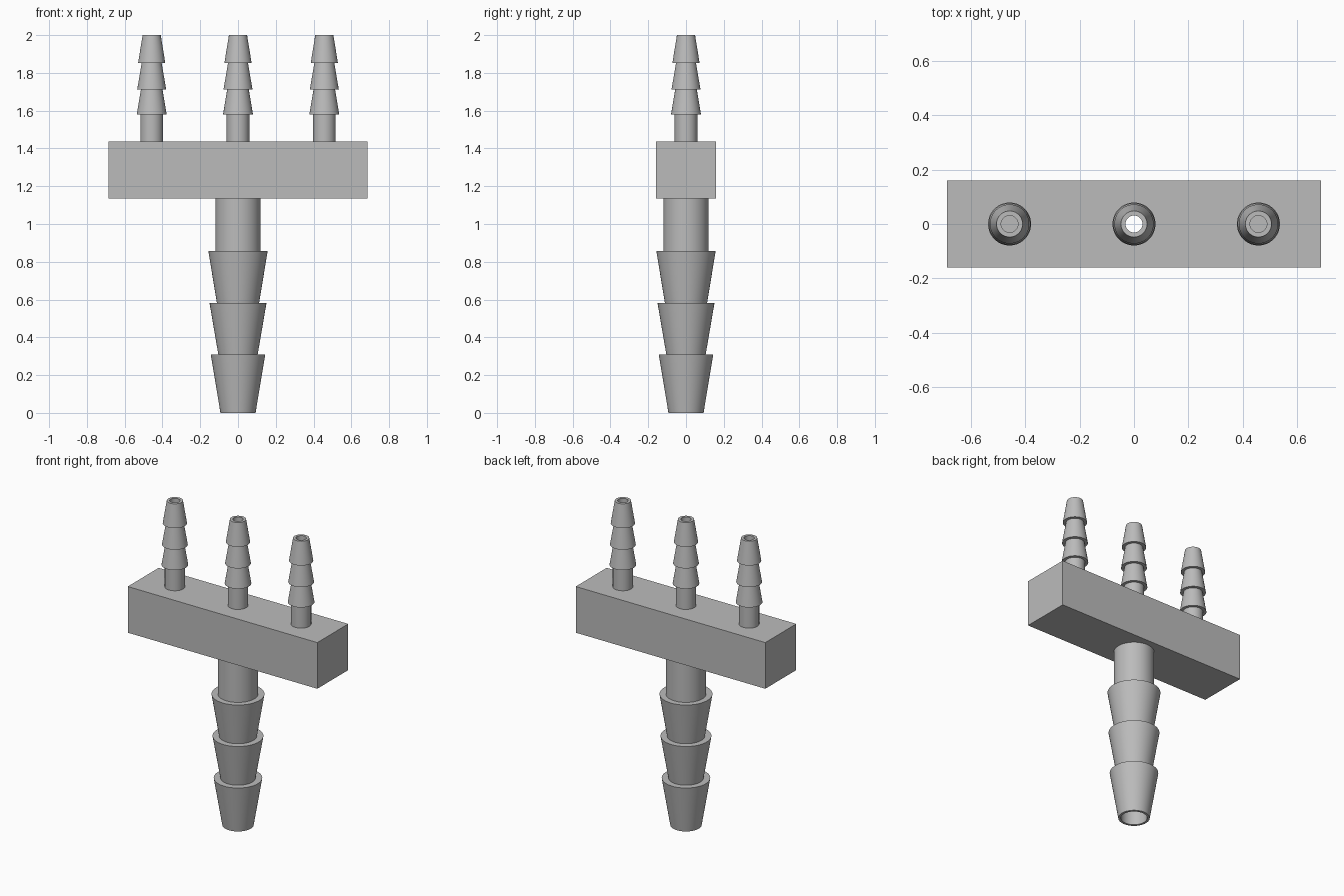
import bpy, bmesh, math
from mathutils import Matrix

cube = bpy.data.objects.get("Cube")
if cube:
    bpy.data.objects.remove(cube, do_unlink=True)

SEGMENTS = 64
BLOCK_LOW, BLOCK_HIGH = 1.135, 1.437
PORTS = {"right": -0.457, "middle": 0.0, "left": 0.457}
SMALL_BORE, LARGE_BORE = 0.031, 0.078

grey = bpy.data.materials.new("plain grey")
grey.use_nodes = True
colour = (0.5, 0.5, 0.5, 1)
grey.diffuse_color = colour
grey.node_tree.nodes["Principled BSDF"].inputs["Base Color"].default_value = colour


def finish(name, bm):
    bmesh.ops.recalc_face_normals(bm, faces=bm.faces)
    mesh = bpy.data.meshes.new(name)
    bm.to_mesh(mesh)
    bm.free()
    mesh.materials.append(grey)
    obj = bpy.data.objects.new(name, mesh)
    bpy.context.collection.objects.link(obj)
    return obj


def smooth(obj):
    bpy.ops.object.select_all(action="DESELECT")
    obj.select_set(True)
    bpy.context.view_layer.objects.active = obj
    bpy.ops.object.shade_smooth_by_angle(angle=math.radians(30))


def tube(name, x, outer, bore):
    """Revolve an outer (radius, height) profile, closed by a straight bore."""
    profile = outer + [(bore, outer[-1][1]), (bore, outer[0][1])]
    bm = bmesh.new()
    verts = [bm.verts.new((r, 0, z)) for r, z in profile]
    edges = [bm.edges.new((v, verts[i - 1])) for i, v in enumerate(verts)]
    bmesh.ops.spin(bm, geom=verts + edges, cent=(0, 0, 0), axis=(0, 0, 1),
                   angle=math.tau, steps=SEGMENTS, use_duplicate=False)
    bmesh.ops.remove_doubles(bm, verts=bm.verts, dist=1e-5)
    bmesh.ops.translate(bm, verts=bm.verts, vec=(x, 0, 0))
    smooth(finish(name, bm))


def box(name, size, z):
    bm = bmesh.new()
    bmesh.ops.create_cube(bm, size=1, matrix=Matrix.Translation((0, 0, z))
                          @ Matrix.Diagonal((*size, 1)))
    return finish(name, bm)


def drill(name, x, radius, low, high):
    bm = bmesh.new()
    bmesh.ops.create_cone(bm, cap_ends=True, segments=SEGMENTS, radius1=radius,
                          radius2=radius, depth=high - low,
                          matrix=Matrix.Translation((x, 0, (low + high) / 2)))
    return finish(name, bm)


# Large inlet: three barbs narrowing towards the bottom
tube("inlet_barb", 0, [
    (0.093, 0), (0.144, 0.308), (0.104, 0.308), (0.151, 0.583),
    (0.112, 0.583), (0.157, 0.857), (0.12, 0.857), (0.12, BLOCK_LOW),
], LARGE_BORE)

# Three small outlets: three barbs each, narrowing towards the top
for side, x in PORTS.items():
    tube(side + "_outlet_barb", x, [
        (0.06, BLOCK_HIGH), (0.06, 1.581), (0.079, 1.581), (0.057, 1.713),
        (0.0765, 1.713), (0.053, 1.852), (0.072, 1.852), (0.048, 2.0),
    ], SMALL_BORE)

# Manifold block, hollowed by a cross channel and the bores
middle = (BLOCK_LOW + BLOCK_HIGH) / 2
block = box("manifold_block", (1.372, 0.32, BLOCK_HIGH - BLOCK_LOW), middle)
cutters = [box("channel_cutter", (1.07, 0.15, 0.15), middle),
           drill("inlet_cutter", 0, LARGE_BORE, BLOCK_LOW - 0.1, middle)]
cutters += [drill(side + "_outlet_cutter", x, SMALL_BORE, middle, BLOCK_HIGH + 0.1)
            for side, x in PORTS.items()]
for cutter in cutters:
    mod = block.modifiers.new(cutter.name, "BOOLEAN")
    mod.operation = "DIFFERENCE"
    mod.solver = "EXACT"
    mod.object = cutter
    bpy.context.view_layer.objects.active = block
    bpy.ops.object.modifier_apply(modifier=mod.name)
    bpy.data.objects.remove(cutter, do_unlink=True)
smooth(block)
